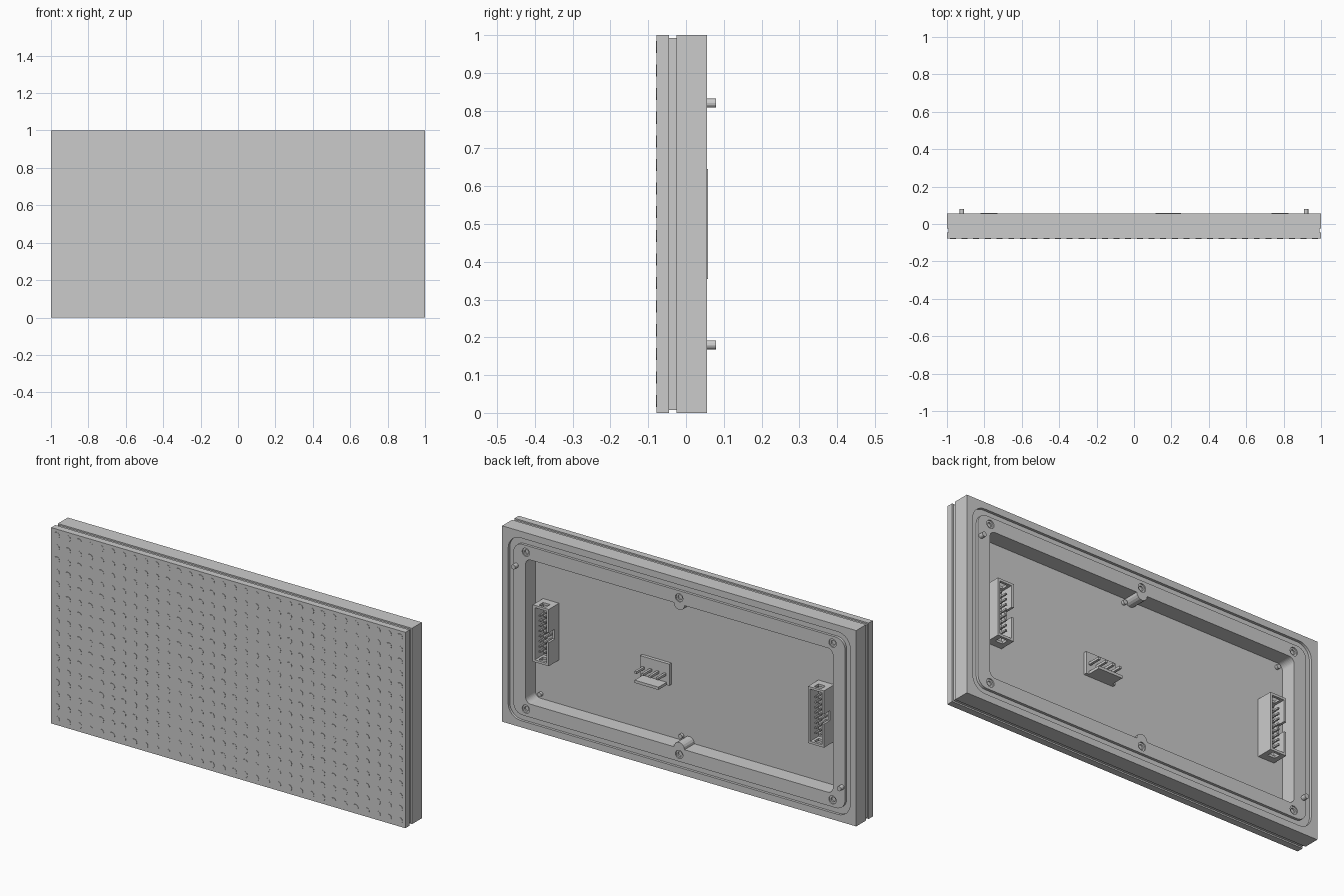
import bpy
from math import pi, sin, cos
from mathutils import Matrix

cube = bpy.data.objects.get("Cube")
if cube:
    bpy.data.objects.remove(cube, do_unlink=True)

grey = bpy.data.materials.new("light grey")
grey.use_nodes = True
COLOR = (0.6, 0.6, 0.6, 1)
grey.diffuse_color = COLOR
grey.node_tree.nodes["Principled BSDF"].inputs["Base Color"].default_value = COLOR


# Outline helpers
def arc(cx, cy, r, start, end, n=8):
    return [(cx + r * cos(start + (end - start) * i / n),
             cy + r * sin(start + (end - start) * i / n)) for i in range(n + 1)]


def circle(cx, cy, r, n=16):
    return arc(cx, cy, r, 0, 2 * pi, n)[:-1]


def rect(x0, x1, y0, y1):
    return [(x0, y0), (x1, y0), (x1, y1), (x0, y1)]


def rounded(hx, hz, r, boss=0):
    """Rounded rectangle around the panel centre, optionally dented by the middle screw bosses."""
    pts = []
    for k, (sx, sz) in enumerate([(1, 1), (-1, 1), (-1, -1), (1, -1)]):
        a = k * pi / 2
        pts += arc(sx * (hx - r), 0.5 + sz * (hz - r), r, a, a + pi / 2)
        if boss and k == 0:
            pts += arc(0, 0.5 + hz, boss, 0, -pi)
        if boss and k == 2:
            pts += arc(0, 0.5 - hz, boss, pi, 0)
    return pts


def prism(name, loops, lo, hi, axis="Y"):
    """Extrude nested outlines (holes alternate) along y or z."""
    curve = bpy.data.curves.new(name, "CURVE")
    curve.dimensions = "2D"
    curve.fill_mode = "BOTH"
    curve.extrude = (hi - lo) / 2
    for loop in loops:
        spline = curve.splines.new("POLY")
        spline.points.add(len(loop) - 1)
        for p, (u, v) in zip(spline.points, loop):
            p.co = (u, v, 0, 1)
        spline.use_cyclic_u = True
    temp = bpy.data.objects.new(name + "_outline", curve)
    bpy.context.scene.collection.objects.link(temp)
    bpy.context.view_layer.update()
    mesh = bpy.data.meshes.new_from_object(
        temp.evaluated_get(bpy.context.evaluated_depsgraph_get()))
    bpy.data.objects.remove(temp, do_unlink=True)
    bpy.data.curves.remove(curve)
    mid = (lo + hi) / 2
    if axis == "Y":
        mesh.transform(Matrix.Translation((0, mid, 0)) @ Matrix.Rotation(pi / 2, 4, "X"))
    else:
        mesh.transform(Matrix.Translation((0, 0, mid)))
    mesh.materials.clear()
    mesh.materials.append(grey)
    for poly in mesh.polygons:
        poly.material_index = 0
        poly.use_smooth = False
    mesh.name = name
    obj = bpy.data.objects.new(name, mesh)
    bpy.context.scene.collection.objects.link(obj)
    return obj


def array(obj, count, offset):
    mod = obj.modifiers.new("Array", "ARRAY")
    mod.use_relative_offset = False
    mod.use_constant_offset = True
    mod.constant_offset_displace = offset
    mod.count = count


BACK, FLOOR, MASK = 0.055, -0.025, -0.0785

# Front mask, circuit board and lamps
outer = rect(-1, 1, 0, 1)
prism("front_mask", [outer], MASK, -0.045)
prism("circuit_board", [rect(-0.993, 0.993, 0.007, 0.993)], -0.045, FLOOR)
pitch = 1 / 16
lamps = prism("lamps", [circle(pitch / 2 - 1, pitch / 2, 0.016, 12)], -0.08, MASK)
array(lamps, 32, (pitch, 0, 0))
array(lamps, 16, (0, 0, pitch))

# Back frame: solid lower layer, upper layer with seal groove and screw holes
cavity = rounded(0.868, 0.368, 0.03, boss=0.03)
screws = [(x, z) for x in (-0.866, 0, 0.866) for z in (0.1, 0.9)]
prism("frame_base", [outer, cavity], FLOOR, 0.042)
prism("frame_border", [outer, rounded(0.966, 0.466, 0.07)], 0.042, BACK)
prism("frame_rim", [rounded(0.936, 0.436, 0.05), cavity]
      + [circle(x, z, 0.021) for x, z in screws], 0.042, BACK)
for x, z in screws:
    prism("screw_sleeve", [circle(x, z, 0.021), circle(x, z, 0.012)], 0.042, 0.049)
    prism("board_stud", [circle(x * 0.965 + 0.04 * (x == 0), 0.5 + (z - 0.5) * 0.86, 0.011)],
          FLOOR, -0.01)

# Locating pegs with rounded tips
for x, z in [(0.92, 0.82), (-0.92, 0.18)]:
    peg = prism("locating_peg", [circle(x, z, 0.012)], 0.04, 0.08)
    bevel = peg.modifiers.new("Bevel", "BEVEL")
    bevel.width = 0.008
    bevel.segments = 3


# Ribbon cable sockets
def socket(side, cx):
    x0, x1, z0, z1, t = cx - 0.045, cx + 0.045, 0.355, 0.645, 0.012
    tip = 0.058
    prism(side + "_socket_floor", [rect(x0, x1, z0, z1)], FLOOR, -0.01)
    prism(side + "_socket_wall", [rect(x1 - t, x1, z0 + t, z1 - t)], -0.01, tip)
    notched = [(-0.01, z0 + t), (tip, z0 + t), (tip, 0.475), (0.01, 0.475),
               (0.01, 0.525), (tip, 0.525), (tip, z1 - t), (-0.01, z1 - t)]
    wall = prism(side + "_socket_notched_wall", [notched], -t / 2, t / 2, "Z")
    wall.data.transform(Matrix.Translation((x0 + t / 2, 0, 0))
                        @ Matrix(((0, 0, 1, 0), (1, 0, 0, 0), (0, 1, 0, 0), (0, 0, 0, 1))))
    for z in (z0, z1 - t):
        prism(side + "_socket_end", [rect(x0, x1, -0.01, tip),
                                     rect(cx - 0.02, cx + 0.02, 0.01, 0.045)], z, z + t, "Z")
    pins = prism(side + "_socket_pins", [rect(cx - 0.018, cx - 0.01, 0.404, 0.412)], -0.01, 0.045)
    array(pins, 2, (0.028, 0, 0))
    array(pins, 8, (0, 0, 0.0262))


socket("left", 0.78)
socket("right", -0.775)

# Power connector: base plate, lower shelf and four pins
prism("power_base", [rect(0.1, 0.265, 0.4, 0.51)], FLOOR, -0.008)
prism("power_shelf", [rect(0.115, 0.25, 0.4, 0.414)], -0.008, 0.058)
power_pins = prism("power_pins", [rect(0.118, 0.13, 0.447, 0.459)], -0.008, 0.057)
array(power_pins, 4, (0.0405, 0, 0))
